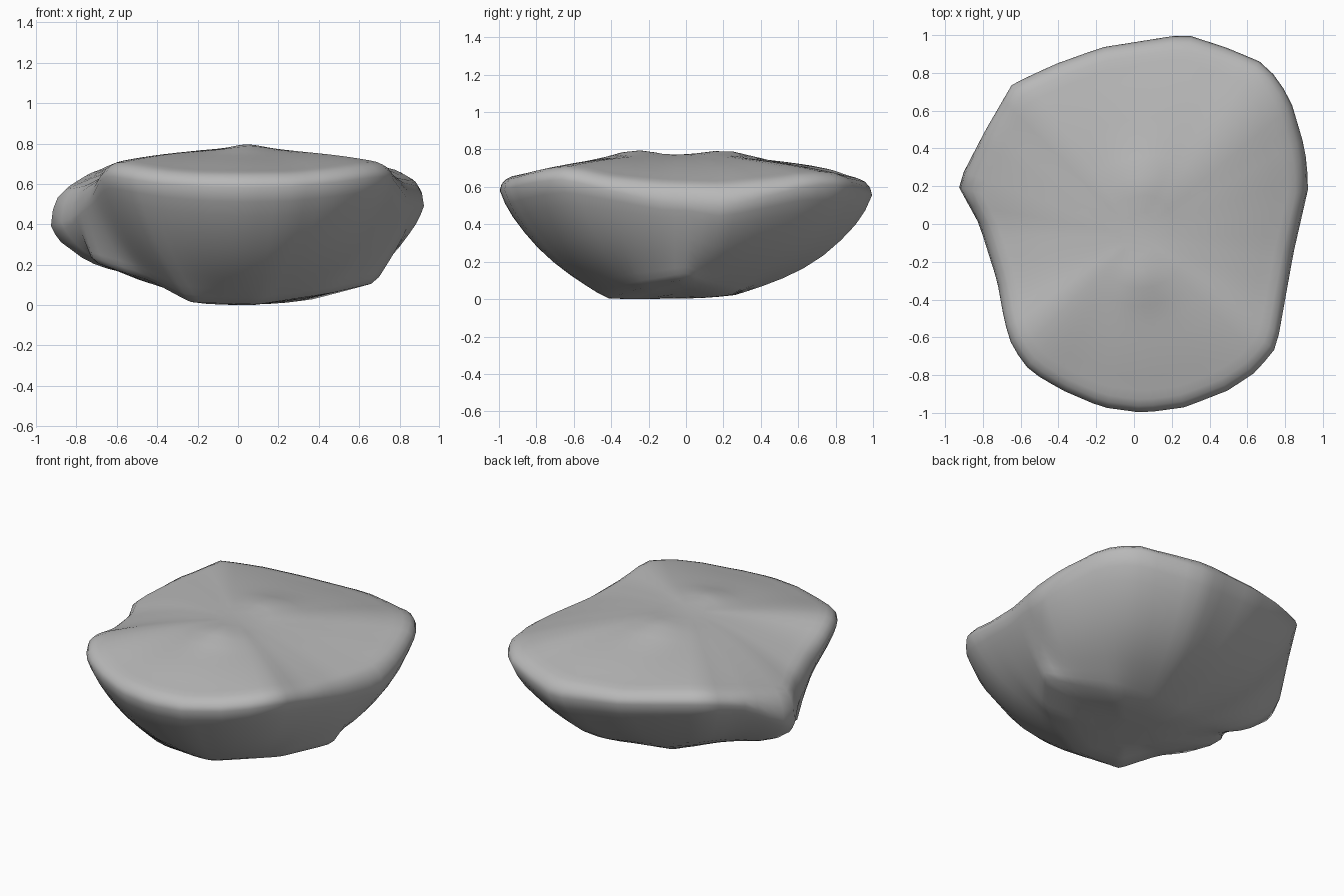
import bpy, bmesh, math
from mathutils import Vector

cube = bpy.data.objects.get("Cube")
if cube:
    bpy.data.objects.remove(cube)

# Widest outline of the boulder, counter-clockwise
RIM = [(.925, .2, .5), (.905, .4, .55), (.825, .67, .62), (.7, .845, .62), (.5, .93, .59), (.27, 1.005, .56),
       (-.17, .935, .6), (-.42, .845, .63), (-.645, .74, .65), (-.79, .49, .585), (-.935, .21, .4),
       (-.82, 0, .44), (-.725, -.3, .54), (-.685, -.52, .625), (-.645, -.65, .65), (-.55, -.78, .635),
       (-.38, -.88, .61), (-.17, -.97, .595), (.05, -1, .59), (.27, -.97, .595), (.5, -.88, .62),
       (.65, -.78, .64), (.755, -.65, .65), (.8, -.4, .59), (.845, -.15, .53)]

# Corners of the underside
BASE = [(.69, 0, .12), (.35, .25, .03), (-.1, .27, .03), (-.45, .12, .14), (-.76, -.08, .24),
        (-.6, -.25, .18), (-.46, -.3, .14), (-.24, -.43, .02), (.1, -.42, .01), (.48, -.24, .07)]

HUB = Vector((.02, -.06, .01))
SEGMENTS = 72


def ring_point(ring, angle):
    """Where a ray from the hub crosses a closed ring."""
    ray = Vector((math.cos(angle), math.sin(angle)))
    for a, b in zip(ring, ring[1:] + ring[:1]):
        a, b = Vector(a) - HUB, Vector(b) - HUB
        ca, cb = ray.cross(a.xy), ray.cross(b.xy)
        if ca <= 0 < cb and ray.dot(a.xy + b.xy) > 0:
            return HUB + a.lerp(b, ca / (ca - cb))


def bump(p, x, y, width):
    return math.exp(-((p.x - x) ** 2 + (p.y - y) ** 2) / width ** 2)


def top_point(rim, f):
    """Rounded shoulder rising to a crown with two low knobs."""
    p = HUB.lerp(rim, f)
    shoulder = rim.z + .08 + max(0, .6 - rim.z) * .6
    if f > .88:
        p.z = rim.z + (shoulder - rim.z) * math.sqrt(1 - ((f - .88) / .12) ** 2)
    else:
        p.z = shoulder + (.78 - shoulder) * (1 - (f / .88) ** 2.1)
        p.z += .035 * (bump(p, .05, -.28, .13) + bump(p, .05, .22, .15))
    return p


def wall_point(rim, base, t):
    """Sloping side that bellies out more where the overhang is longer."""
    p = rim.lerp(base, t)
    p.z -= .18 * (rim.xy - base.xy).length * math.sin(math.pi * t ** .68)
    return p


def base_point(base, f):
    """Shallow keel under the stone."""
    p = HUB.lerp(base, f)
    p.z = HUB.z + (base.z - HUB.z) * f ** 1.5
    return p


# Rings from the crown, over the rim and down to the underside
angles = [math.tau * i / SEGMENTS for i in range(SEGMENTS)]
pairs = [(ring_point(RIM, a), ring_point(BASE, a)) for a in angles]
rings = [[top_point(r, f) for r, b in pairs]
         for f in (.1, .2, .3, .4, .5, .6, .7, .8, .88, .93, .965, .99, 1)]
rings += [[wall_point(r, b, t) for r, b in pairs] for t in (.05, .12, .22, .35, .5, .65, .8, .9, 1)]
rings += [[base_point(b, f) for r, b in pairs] for f in (.7, .35)]

bm = bmesh.new()
loops = [[bm.verts.new(p) for p in ring] for ring in rings]
for upper, lower in zip(loops, loops[1:]):
    for i in range(SEGMENTS):
        j = (i + 1) % SEGMENTS
        bm.faces.new((upper[i], lower[i], lower[j], upper[j]))
bm.faces.new(loops[0])
bm.faces.new(loops[-1][::-1])
bmesh.ops.recalc_face_normals(bm, faces=bm.faces)

# Soften the creases a little, keeping the outline
inner = [v for ring in loops[:10] + loops[15:] for v in ring]
bmesh.ops.smooth_vert(bm, verts=inner, factor=.4, use_axis_x=True, use_axis_y=True, use_axis_z=True)
low = min(v.co.z for v in bm.verts)
for v in bm.verts:
    v.co.z -= low

mesh = bpy.data.meshes.new("boulder")
bm.to_mesh(mesh)
bm.free()
boulder = bpy.data.objects.new("boulder", mesh)
bpy.context.collection.objects.link(boulder)

# Grey stone
stone = bpy.data.materials.new("grey stone")
stone.use_nodes = True
color = (.48, .48, .48, 1)
stone.diffuse_color = color
stone.node_tree.nodes["Principled BSDF"].inputs["Base Color"].default_value = color
mesh.materials.append(stone)

bpy.context.view_layer.objects.active = boulder
boulder.select_set(True)
bpy.ops.object.shade_smooth_by_angle(angle=math.radians(80))
